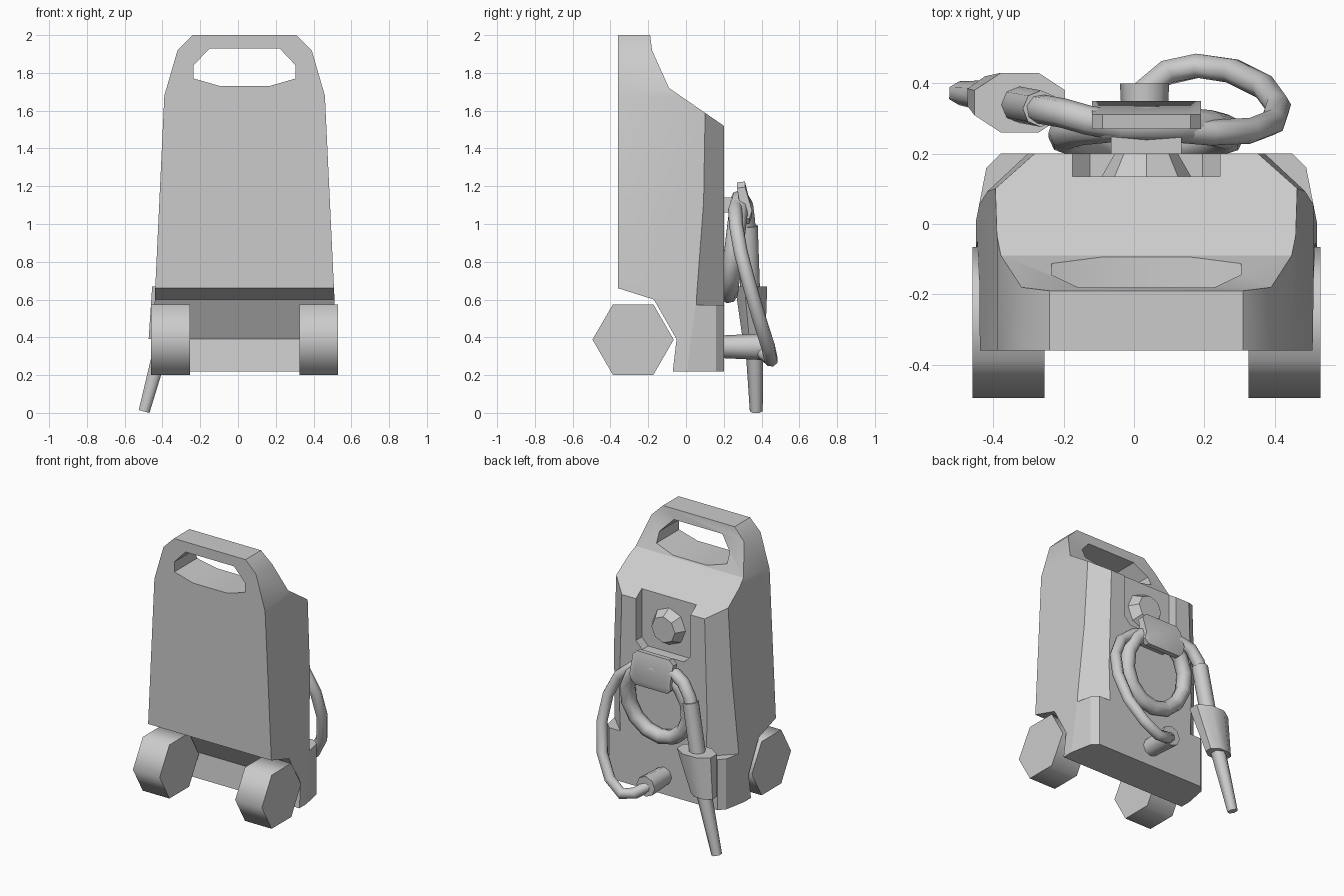
import bpy, bmesh, math
from mathutils import Vector

if "Cube" in bpy.data.objects:
    bpy.data.objects.remove(bpy.data.objects["Cube"])

CX = 0.035  # centre line of the body

grey = bpy.data.materials.new("plain grey")
grey.use_nodes = True
colour = (0.6, 0.6, 0.6, 1)
grey.diffuse_color = colour
grey.node_tree.nodes["Principled BSDF"].inputs["Base Color"].default_value = colour


def finish(name, bm, angle=30):
    bmesh.ops.recalc_face_normals(bm, faces=bm.faces[:])
    mesh = bpy.data.meshes.new(name)
    bm.to_mesh(mesh)
    bm.free()
    mesh.materials.append(grey)
    obj = bpy.data.objects.new(name, mesh)
    bpy.context.collection.objects.link(obj)
    smooth(obj, angle)
    return obj


def smooth(obj, angle):
    bpy.ops.object.select_all(action="DESELECT")
    obj.select_set(True)
    bpy.context.view_layer.objects.active = obj
    bpy.ops.object.shade_smooth_by_angle(angle=math.radians(angle))


def loft(name, rings, angle=30, closed=False):
    """Skin a list of point rings; cap the ends unless the loft closes."""
    bm = bmesh.new()
    loops = [[bm.verts.new(p) for p in ring] for ring in rings]
    n = len(loops[0])
    pairs = list(zip(loops, loops[1:])) + ([(loops[-1], loops[0])] if closed else [])
    for a, b in pairs:
        for i in range(n):
            j = (i + 1) % n
            bm.faces.new((a[i], a[j], b[j], b[i]))
    if not closed:
        bm.faces.new(loops[0])
        bm.faces.new(loops[-1])
    return finish(name, bm, angle)


def prism(name, outline, axis, lo, hi, angle=30):
    """Extrude a 2D outline along x, y or z."""
    place = {"x": lambda a, b, t: (t, a, b), "y": lambda a, b, t: (a, t, b),
             "z": lambda a, b, t: (a, b, t)}[axis]
    return loft(name, [[place(a, b, t) for a, b in outline] for t in (lo, hi)], angle)


def tube(name, points, radii, sides=8, angle=60, closed=False):
    """Sweep a round section along a path."""
    pts = [Vector(p) for p in points]
    n = len(pts)
    rings = []
    side = Vector((0, 1, 0))
    for i, p in enumerate(pts):
        if closed:
            d = pts[(i + 1) % n] - pts[i - 1]
        else:
            d = pts[min(i + 1, n - 1)] - pts[max(i - 1, 0)]
        d.normalize()
        if abs(d.dot(side)) > 0.95:
            side = Vector((1, 0, 0))
        side = (side - d * d.dot(side)).normalized()
        up = d.cross(side)
        r = radii[i] if isinstance(radii, (list, tuple)) else radii
        turns = [math.tau * k / sides for k in range(sides)]
        rings.append([p + (side * math.cos(t) + up * math.sin(t)) * r for t in turns])
    return loft(name, rings, angle, closed)


def boolean(target, tool, operation):
    mod = target.modifiers.new(operation.lower(), "BOOLEAN")
    mod.object, mod.operation, mod.solver = tool, operation, "EXACT"
    bpy.ops.object.select_all(action="DESELECT")
    bpy.context.view_layer.objects.active = target
    target.select_set(True)
    bpy.ops.object.modifier_apply(modifier=mod.name)
    bpy.data.objects.remove(tool)


def mirrored(half):
    return [(CX + x, z) for x, z in half] + [(CX - x, z) for x, z in reversed(half)]


# Body: side profile trimmed by the front outline
body = prism("body", [(-0.36, 2.0), (-0.19, 2.0), (-0.18, 1.92), (-0.09, 1.72), (0.2, 1.52),
                      (0.2, 0.22), (-0.07, 0.22), (-0.05, 0.39), (-0.17, 0.6), (-0.36, 0.66)],
             "x", -0.7, 0.7)
front = [(0.275, 2.0), (0.355, 1.92), (0.425, 1.68), (0.475, 0.62), (0.485, 0.22)]
front = [(0.275, 2.1)] + front + [(0.485, 0.1)]
boolean(body, prism("outline_cutter", mirrored(front), "y", -0.6, 0.5), "INTERSECT")

# Handle opening
hole = [(0.185, 1.93), (0.27, 1.84), (0.27, 1.77), (0.13, 1.73)]
boolean(body, prism("handle_cutter", mirrored(hole), "y", -0.6, 0.3), "DIFFERENCE")

# Rear corner chamfers and base corners
for s in (1, -1):
    low = [(0.23, 0.3), (0.68, -0.15), (0.68, 0.3)]
    high = [(0.2, 0.3), (0.665, -0.106), (0.665, 0.3)]
    rings = [[(CX + s * x, y, z) for x, y in tri] for tri, z in ((low, 0.57), (high, 1.64))]
    boolean(body, loft("chamfer_cutter", rings), "DIFFERENCE")
    corner = [(0.6, -0.02), (0.49, -0.02), (0.455, 0.16), (0.415, 0.2), (0.35, 0.265), (0.6, 0.3)]
    corner = [(CX + s * x, y) for x, y in corner]
    boolean(body, prism("corner_cutter", corner, "z", 0.1, 0.58), "DIFFERENCE")

# Recess for the dial
recess = [(0.21, 1.8), (0.21, 1.23), (0.16, 1.18)]
boolean(body, prism("recess_cutter", mirrored(recess), "y", 0.135, 0.4), "DIFFERENCE")
smooth(body, 30)

# Dial knob
tube("dial_knob", [(CX, 0.13, 1.36), (CX, 0.2, 1.36)], [0.13, 0.09], 8, 30)

# Wheels
hexagon = [(-0.28 + 0.215 * math.cos(k * math.pi / 3), 0.388 + 0.215 * math.sin(k * math.pi / 3))
           for k in range(6)]
for name, s in (("left_wheel", 1), ("right_wheel", -1)):
    prism(name, hexagon, "x", CX + s * 0.29, CX + s * 0.495, 65)

# Hose hook: arm and tilted plate with trimmed corners
prism("hook_arm", [(0.19, 1.06), (0.3, 1.06), (0.28, 1.14), (0.19, 1.14)], "x", CX - 0.1, CX + 0.1)
rings = []
for x, trim in ((-0.155, 0.03), (-0.125, 0), (0.125, 0), (0.155, 0.03)):
    rings.append([(CX + x, 0.27, 1.22 - trim), (CX + x, 0.312, 1.225 - trim),
                  (CX + x, 0.35, 1.04 + trim), (CX + x, 0.335, 1.0 + trim),
                  (CX + x, 0.3, 1.0 + trim)])
loft("hook_plate", rings, 40)

# Coiled hose hanging from the hook
coil = []
for k in range(14):
    t = math.tau * k / 14
    coil.append((CX + 0.235 * math.sin(t), 0.255 + 0.03 * math.cos(t), 0.88 + 0.25 * math.cos(t)))
tube("coiled_hose", coil, 0.05, 8, 60, closed=True)

# Outlet pipe and the hose looping up to the hook
tube("outlet_pipe", [(0.03, 0.19, 0.35), (0.03, 0.4, 0.35)], [0.06, 0.07], 8, 50)
tube("outlet_hose", [(0.02, 0.37, 0.35), (0.09, 0.43, 0.3), (0.18, 0.45, 0.28), (0.28, 0.435, 0.35),
                     (0.37, 0.39, 0.49), (0.41, 0.335, 0.68), (0.395, 0.29, 0.85),
                     (0.33, 0.265, 0.99), (0.22, 0.26, 1.08), (0.1, 0.27, 1.11)], 0.037)

# Spray lance: feed hose, grip, tapered body and nozzle
tube("lance_hose", [(-0.04, 0.28, 1.12), (-0.13, 0.295, 1.13), (-0.2, 0.315, 1.1),
                    (-0.255, 0.325, 1.02), (-0.285, 0.33, 0.92)], 0.042)
tube("lance_grip", [(-0.265, 0.328, 0.99), (-0.33, 0.34, 0.64)], 0.052)
turns = [math.tau * (k + 0.5) / 8 for k in range(8)]
loft("lance_body", [[(x + rx * math.cos(t), y + ry * math.sin(t), z) for t in turns]
                    for x, y, z, rx, ry in ((-0.325, 0.345, 0.67, 0.14, 0.092),
                                            (-0.39, 0.36, 0.39, 0.09, 0.065))], 50)
tube("lance_nozzle", [(-0.385, 0.36, 0.42), (-0.497, 0.372, 0.008)], [0.05, 0.034], 6, 65)
